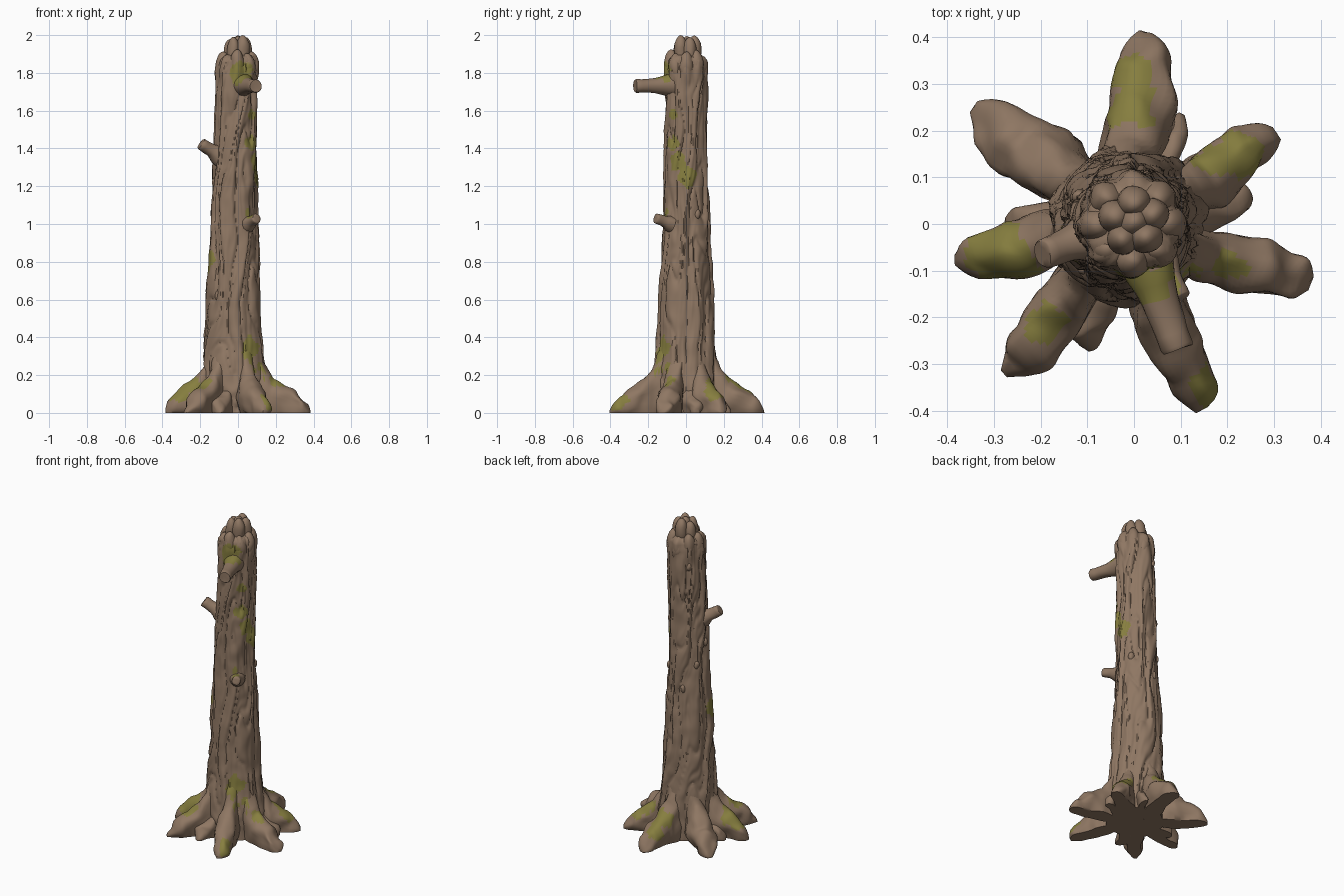
import bpy, bmesh, math
from mathutils import Vector, Matrix, noise

if "Cube" in bpy.data.objects:
    bpy.data.objects.remove(bpy.data.objects["Cube"])

def material(name, rgb):
    m = bpy.data.materials.new(name)
    m.diffuse_color = (*rgb, 1)
    m.use_nodes = True
    m.node_tree.nodes["Principled BSDF"].inputs["Base Color"].default_value = m.diffuse_color
    return m

BARK = material("bark_brown", (0.275, 0.185, 0.125))
MOSS = material("moss_green", (0.24, 0.21, 0.05))

# Moss patches: centre x, y, z, radius
PATCHES = [
    (0.02, -0.12, 1.79, 0.065), (0.09, -0.08, 1.58, 0.035), (0.08, -0.08, 1.43, 0.045),
    (0.10, -0.05, 1.33, 0.05), (0.11, 0.01, 1.26, 0.06), (0.07, -0.13, 1.06, 0.035),
    (-0.17, -0.05, 0.81, 0.06), (0.08, -0.15, 0.34, 0.065), (0.13, -0.14, 0.23, 0.05),
    (-0.31, -0.06, 0.13, 0.075), (-0.25, -0.10, 0.16, 0.06), (-0.21, -0.22, 0.17, 0.065),
    (-0.02, 0.34, 0.12, 0.055), (-0.01, 0.25, 0.16, 0.06), (0.24, 0.16, 0.13, 0.065),
    (0.17, 0.17, 0.17, 0.055), (0.17, -0.36, 0.08, 0.06), (0.21, -0.10, 0.18, 0.04)]

def is_moss(p):
    wobble = 1 + 0.45 * noise.noise(p * 22)
    return any((p - Vector(c[:3])).length < c[3] * wobble for c in PATCHES)

def finish(name, bm, rough=0.006, scale=18):
    """Roughen the surface, paint moss and make a smooth-shaded object."""
    bmesh.ops.recalc_face_normals(bm, faces=bm.faces)
    for v in bm.verts:
        ground = v.co.z < 0.002
        v.co += noise.noise_vector(v.co * scale) * rough
        v.co.z = 0 if ground else max(v.co.z, 0)
    for f in bm.faces:
        f.material_index = int(is_moss(f.calc_center_median()))
    me = bpy.data.meshes.new(name)
    bm.to_mesh(me)
    bm.free()
    me.materials.append(BARK)
    me.materials.append(MOSS)
    ob = bpy.data.objects.new(name, me)
    bpy.context.collection.objects.link(ob)
    bpy.context.view_layer.objects.active = ob
    ob.select_set(True)
    bpy.ops.object.shade_smooth_by_angle(angle=math.radians(50))
    ob.select_set(False)
    return ob

def loft(rings):
    """Skin a list of closed point rings and cap both ends."""
    bm = bmesh.new()
    loops = [[bm.verts.new(p) for p in ring] for ring in rings]
    n = len(loops[0])
    for a, b in zip(loops, loops[1:]):
        for i in range(n):
            bm.faces.new((a[i], a[(i + 1) % n], b[(i + 1) % n], b[i]))
    bm.faces.new(loops[0])
    bm.faces.new(loops[-1])
    return bm

def sample(table, t):
    """Smooth interpolation of rows (key, values...)."""
    for a, b in zip(table, table[1:]):
        if t <= b[0]:
            k = max(0, (t - a[0]) / (b[0] - a[0]))
            return [u + (v - u) * k for u, v in zip(a[1:], b[1:])]
    return list(table[-1][1:])

# Root tips: x, y, relative width, relative height
ROOTS = [(0.025, 0.385, 1.0, 1.0), (0.285, 0.185, 0.85, 0.95), (0.36, -0.125, 0.85, 0.95),
         (0.14, -0.375, 0.9, 0.95), (-0.26, -0.305, 0.85, 1.0), (-0.365, -0.075, 0.85, 1.05),
         (-0.325, 0.235, 1.0, 1.0)]
SIDE_ROOTS = [(0.24, 0.055, 0.65, 0.7), (0.10, 0.215, 0.5, 0.7), (-0.26, 0.01, 0.6, 0.7),
              (-0.11, -0.25, 0.6, 0.7)]

# Trunk: height, radius, centre x
TRUNK = [(0, 0.17, -0.01), (0.15, 0.17, -0.015), (0.3, 0.160, -0.022), (0.45, 0.149, -0.024),
         (0.7, 0.138, -0.024), (1.0, 0.122, -0.02), (1.4, 0.112, -0.014), (1.75, 0.109, -0.006),
         (1.82, 0.110, -0.004), (1.87, 0.104, -0.002), (1.89, 0.085, 0), (1.9, 0.05, 0)]

def trunk_point(a, z):
    r, cx = sample(TRUNK, z)
    n = noise.noise(Vector((math.cos(a) * 1.5, math.sin(a) * 1.5, z * 2.2)))
    u = a - 0.95 * z + 0.5 * n
    # broad twisted flutes with narrower creases between bark strands
    bark = 0.006 * math.cos(7 * u + 0.6) - 0.011 * (1 - abs(math.sin(5.5 * u + 2 * n))) ** 4
    if z > 1.7:
        k = min(1, (z - 1.7) / 0.1)
        bark = bark * (1 - k) + k * 0.007 * math.cos(8 * a)
    # fine lengthwise cracks
    fine = noise.noise(Vector((math.cos(u) * 9, math.sin(u) * 9, z * 5)))
    r += bark + 0.006 * fine
    return (cx + r * math.cos(a), r * math.sin(a), z)

ROWS, SEGS = 170, 110
trunk = loft([[trunk_point(math.tau * i / SEGS, 1.9 * j / ROWS) for i in range(SEGS)]
              for j in range(ROWS + 1)])
finish("trunk", trunk, 0.004, 14)

# Root profile along its length: fraction, crest height, half width
PROFILE = [(0.15, 0.56, 0.02), (0.28, 0.45, 0.045), (0.36, 0.34, 0.058), (0.45, 0.245, 0.066),
           (0.56, 0.19, 0.070), (0.7, 0.150, 0.068), (0.82, 0.120, 0.062), (0.92, 0.090, 0.052),
           (0.98, 0.055, 0.035), (1.02, 0.02, 0.015)]

def root(name, x, y, width, height):
    length, ang = math.hypot(x, y) + 0.012, math.atan2(y, x)
    along = Vector((math.cos(ang), math.sin(ang), 0))
    side = Vector((-along.y, along.x, 0))
    rings = []
    for j in range(33):
        t = 0.15 + 0.87 * j / 32
        h, w = sample(PROFILE, t)
        h, w = h * height, w * width
        sway = 0.018 * math.sin(5 * t + 7 * x) * (1 - t)
        centre = along * (t * length) + side * sway + Vector((-0.015 * (1 - t), 0, 0))
        ring = []
        for i in range(28):
            a = math.tau * i / 28
            s, c = math.sin(a), math.cos(a)
            # rounded crest, narrow pinch toward the ground
            wide = w * c * (1 + 0.10 * math.sin(3 * a + 9 * t))
            z = h * (0.45 + 0.55 * s) if s > 0 else max(0, h * (0.45 + 0.75 * s))
            ring.append(centre + side * wide + Vector((0, 0, z)))
        rings.append(ring)
    finish(name, loft(rings), 0.016, 14)

for i, r in enumerate(ROOTS):
    root(f"root_{i + 1}", *r)
for i, r in enumerate(SIDE_ROOTS):
    root(f"side_root_{i + 1}", *r)

# Broken branch stubs with a flared collar and blunt end
def stub(name, start, end, radius):
    start, end = Vector(start), Vector(end)
    axis = end - start
    q = axis.to_track_quat('Z', 'Y')
    rings = []
    for t, k in [(0, 1.7), (0.2, 1.5), (0.35, 1.25), (0.5, 1.08), (0.7, 1), (0.85, 0.97),
                 (0.97, 0.95), (1, 0.85), (1.0, 0.4)]:
        rings.append([start + axis * t + q @ Vector((math.cos(a), math.sin(a), 0)) * radius * k
                      for a in (math.tau * i / 20 for i in range(20))])
    finish(name, loft(rings), 0.005, 20)

stub("upper_branch", (0.02, -0.06, 1.735), (0.093, -0.268, 1.73), 0.037)
stub("left_branch", (-0.09, -0.025, 1.355), (-0.195, -0.063, 1.425), 0.033)
stub("small_branch", (0.05, -0.08, 1.00), (0.098, -0.160, 1.03), 0.027)

# Rounded lumps: broken crown and bark knots
def lump(bm, centre, size):
    m = Matrix.Translation(centre) @ Matrix.Diagonal((*size, 1))
    bmesh.ops.create_icosphere(bm, subdivisions=3, radius=1, matrix=m)

rim = bmesh.new()
for i in range(8):
    a = math.tau * i / 8
    top = 1.905 + 0.014 * math.sin(i * 2.3)
    lump(rim, (0.077 * math.cos(a) - 0.003, 0.077 * math.sin(a), top - 0.075),
         (0.038, 0.038, 0.08))
finish("crown_rim", rim, 0.006, 20)

core = bmesh.new()
for i in range(5):
    a = math.tau * i / 5 + 0.35
    top = 1.99 + 0.01 * math.sin(i * 2.1)
    lump(core, (0.042 * math.cos(a), 0.042 * math.sin(a) + 0.005, top - 0.08),
         (0.036, 0.036, 0.08))
lump(core, (0, 0.005, 1.915), (0.035, 0.035, 0.08))
finish("crown_core", core, 0.004, 20)

knots = bmesh.new()
for a, z in [(2.3, 1.72), (2.6, 1.1), (3.3, 1.22), (0.6, 1.05), (1.9, 0.95), (4.0, 0.62)]:
    p = trunk_point(a, z)
    lump(knots, (p[0] * 0.96, p[1] * 0.96, z), (0.016, 0.016, 0.026))
finish("bark_knots", knots, 0.004, 30)
